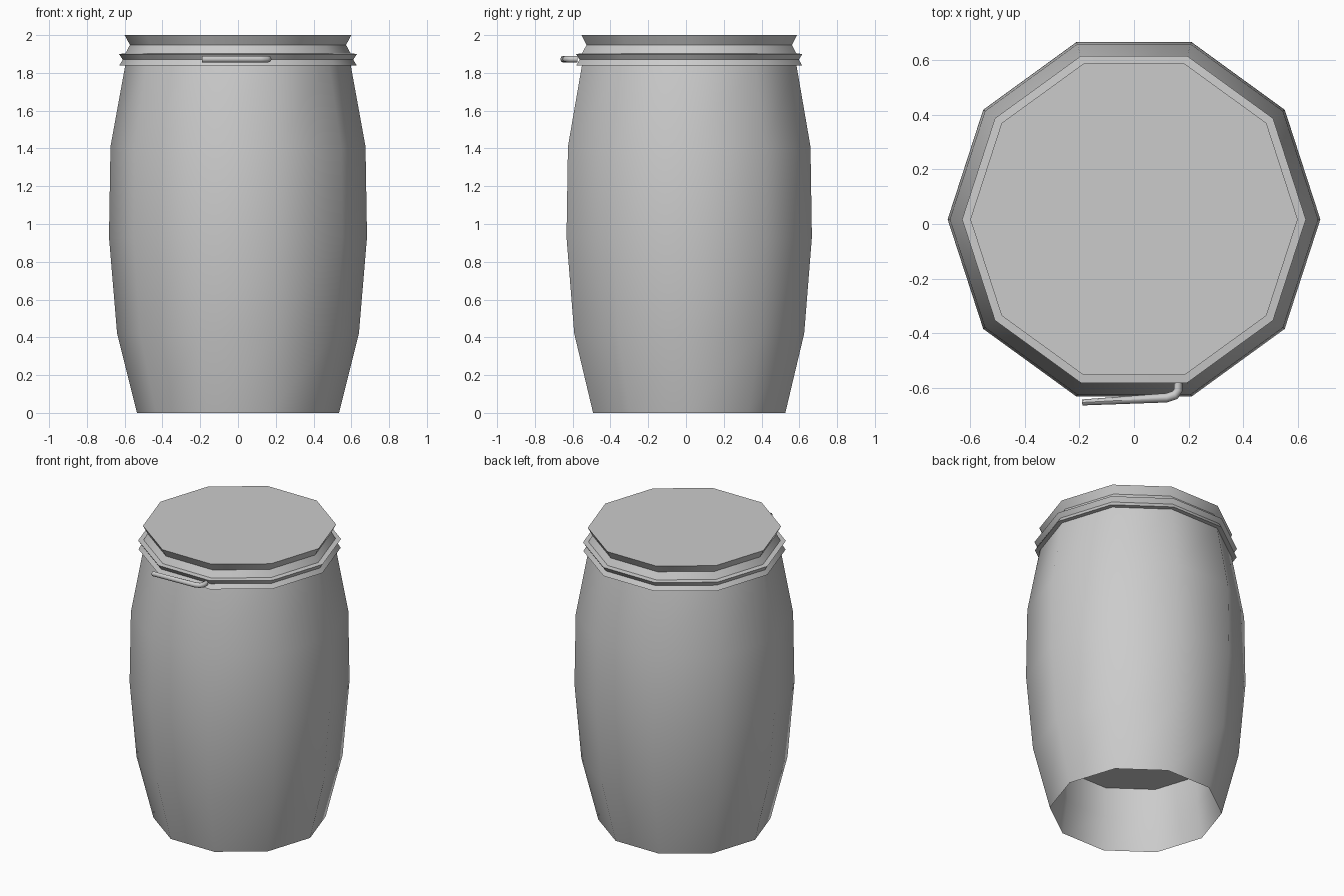
import bpy, bmesh, math
from mathutils import Vector

if "Cube" in bpy.data.objects:
    bpy.data.objects.remove(bpy.data.objects["Cube"])

SIDES = 10
CENTRE_Y = 0.017


def finish(bm, name, angle):
    me = bpy.data.meshes.new(name)
    bm.to_mesh(me)
    bm.free()
    ob = bpy.data.objects.new(name, me)
    bpy.context.collection.objects.link(ob)
    bpy.ops.object.select_all(action='DESELECT')
    ob.select_set(True)
    bpy.context.view_layer.objects.active = ob
    bpy.ops.object.shade_smooth_by_angle(angle=math.radians(angle))
    return ob


def skin(bm, rings, cap_start=False, cap_end=False):
    for a, b in zip(rings, rings[1:]):
        n = len(a)
        for i in range(n):
            j = (i + 1) % n
            bm.faces.new((a[i], a[j], b[j], b[i]))
    if cap_start:
        bm.faces.new(rings[0][::-1])
    if cap_end:
        bm.faces.new(rings[-1])


def lathe(name, profile, cap_start=False, cap_end=False):
    """Spin (radius, z) pairs into a ten-sided solid."""
    bm = bmesh.new()
    rings = []
    for r, z in profile:
        rings.append([bm.verts.new((r * math.cos(math.tau * i / SIDES),
                                    CENTRE_Y + r * math.sin(math.tau * i / SIDES), z))
                      for i in range(SIDES)])
    skin(bm, rings, cap_start, cap_end)
    return finish(bm, name, 42)


# Bulging body with a recessed floor underneath
lathe("barrel_body", [(0.5, 0.43), (0.5, 0.22), (0.535, 0.0), (0.64, 0.42),
                      (0.683, 0.93), (0.675, 1.41), (0.597, 1.84), (0.585, 1.90)],
      cap_start=True)

# Clamping ring with a grooved outside
lathe("clamp_ring", [(0.595, 1.84), (0.628, 1.84), (0.61, 1.87),
                     (0.63, 1.90), (0.58, 1.905)])

# Lid with a pinched waist
lathe("lid", [(0.598, 1.90), (0.572, 1.948), (0.60, 2.0)], cap_end=True)

# Bent lever handle, swept in the horizontal plane and tapering to its tip
path = [(0.162, -0.575, 0.015), (0.162, -0.61, 0.016), (0.15, -0.627, 0.017),
        (0.12, -0.637, 0.017), (-0.19, -0.654, 0.011)]
bm = bmesh.new()
rings = []
for k, (x, y, w) in enumerate(path):
    p, q = path[max(k - 1, 0)], path[min(k + 1, len(path) - 1)]
    t = Vector((q[0] - p[0], q[1] - p[1], 0)).normalized()
    side = Vector((-t.y, t.x, 0))
    rings.append([bm.verts.new(Vector((x, y, 1.873))
                               + side * w * math.cos(math.tau * i / 8)
                               + Vector((0, 0, 0.017 * math.sin(math.tau * i / 8))))
                  for i in range(8)])
skin(bm, rings, True, True)
bmesh.ops.recalc_face_normals(bm, faces=bm.faces)
finish(bm, "lever_handle", 50)
